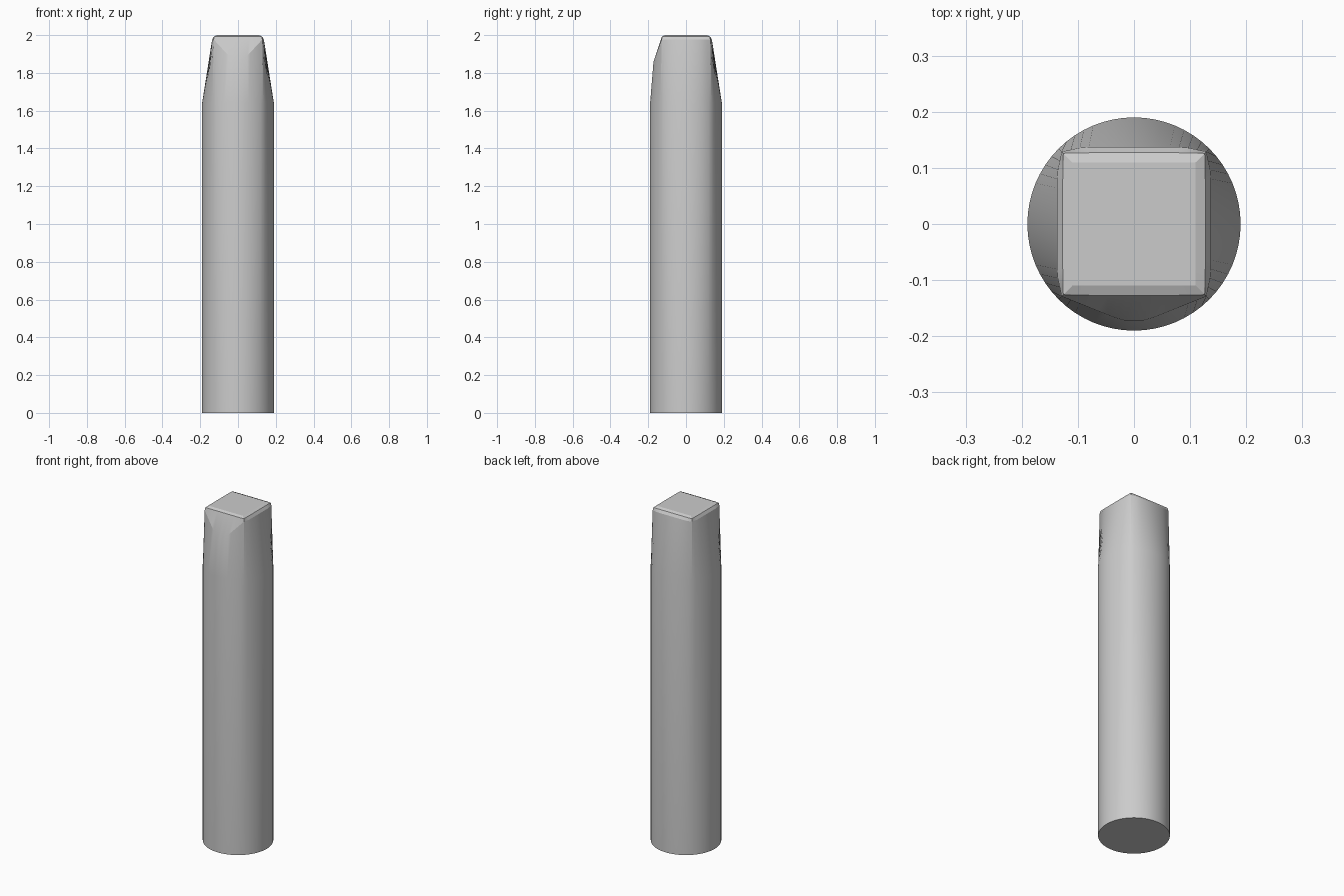
import bpy, bmesh, math

if "Cube" in bpy.data.objects:
    bpy.data.objects.remove(bpy.data.objects["Cube"])

SEG = 16            # segments per side of the square tip
R = 0.19


def circle(z):
    n = SEG * 4
    return [(R * math.cos(a), R * math.sin(a), z)
            for a in (math.radians(-135) + i * math.tau / n for i in range(n))]


def square(half, corner, z, chisel=False):
    """Square ring with slightly bowed sides, starting at the front left corner."""
    pts = []
    for side in range(4):
        for i in range(SEG):
            u = -1 + 2 * i / SEG
            x = u * corner
            y = -(corner + (half - corner) * min(1, (1 - abs(u)) / 0.3))
            h = z
            if chisel and side == 0:
                # front edge dips in a V below the sloped facet
                d = min(1, (1 - abs(u)) / 0.84)
                y = -corner - (0.172 - corner) * d
                h = z - (z - 1.86) * d
            for _ in range(side):
                x, y = -y, x
            pts.append((x, y, h))
    return pts


# round shaft blended into the square tip, then the rounded top edge
rings = [circle(0), circle(1.64),
         square(0.137, 0.129, 1.977, True),
         square(0.127, 0.126, 1.993),
         square(0.11, 0.11, 2.0)]

bm = bmesh.new()
loops = [[bm.verts.new(p) for p in ring] for ring in rings]
for a, b in zip(loops, loops[1:]):
    for i in range(len(a)):
        j = (i + 1) % len(a)
        bm.faces.new((a[i], a[j], b[j], b[i]))
bm.faces.new(loops[0][::-1])
bm.faces.new(loops[-1])
bmesh.ops.recalc_face_normals(bm, faces=bm.faces[:])

mesh = bpy.data.meshes.new("square_tipped_rod")
bm.to_mesh(mesh)
bm.free()
rod = bpy.data.objects.new("square_tipped_rod", mesh)
bpy.context.collection.objects.link(rod)
bpy.context.view_layer.objects.active = rod
rod.select_set(True)
bpy.ops.object.shade_smooth_by_angle(angle=math.radians(20))
